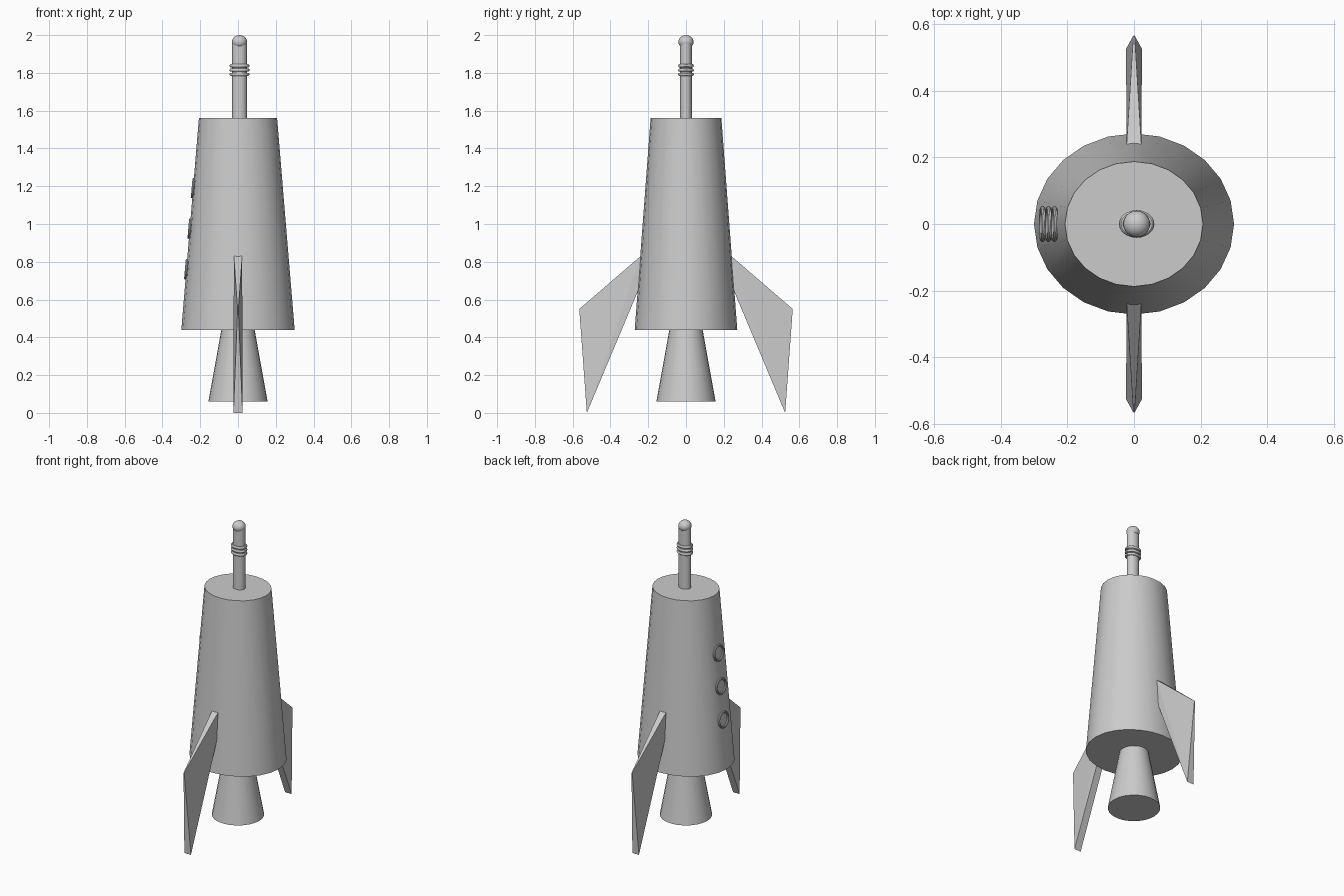
import bpy, math

if "Cube" in bpy.data.objects:
    bpy.data.objects.remove(bpy.data.objects["Cube"])


def finish(name, scale=(1, 1, 1), smooth=True):
    ob = bpy.context.object
    ob.name = name
    ob.scale = scale
    bpy.ops.object.transform_apply(location=False, rotation=False, scale=True)
    if smooth:
        bpy.ops.object.shade_smooth_by_angle(angle=math.radians(35))
    return ob


def cone(name, r1, r2, z1, z2, x=0, squash=1, sides=24):
    bpy.ops.mesh.primitive_cone_add(vertices=sides, radius1=r1, radius2=r2,
                                    depth=z2 - z1, location=(x, 0, (z1 + z2) / 2))
    return finish(name, (1, squash, 1))


def ring(name, loc, major, minor, rot=(0, 0, 0), squash=1):
    bpy.ops.mesh.primitive_torus_add(major_segments=24, minor_segments=10,
                                     major_radius=major, minor_radius=minor,
                                     location=loc, rotation=rot)
    return finish(name, (1, squash, 1))


# Hull (slightly oval) and engine nozzle
cone("hull", 0.30, 0.207, 0.44, 1.56, squash=0.905)
cone("nozzle", 0.157, 0.088, 0.06, 0.44)

# Nose antenna with rings and ball tip
AX = 0.008
cone("antenna_rod", 0.039, 0.039, 1.56, 1.955, x=AX, squash=0.82)
for i in range(3):
    ring(f"antenna_ring_{i + 1}", (AX, 0, 1.792 + 0.023 * i), 0.044, 0.009, squash=0.78)
bpy.ops.mesh.primitive_uv_sphere_add(segments=24, ring_count=12, radius=0.04,
                                     location=(AX, 0, 1.964))
finish("antenna_ball", (1, 1, 0.9))

# Portholes lying on the sloped left side
slope = (0.30 - 0.207) / 1.12
tilt = -(math.pi / 2 - math.atan(slope))
for i, z in enumerate((0.76, 0.975, 1.19)):
    x = -(0.30 - (z - 0.44) * slope) - 0.001
    ring(f"porthole_{i + 1}", (x, 0, z), 0.047, 0.007, rot=(0, tilt, 0))

# Fins: (y, z, half thickness), tapering to a sharp outer shoulder
profile = [(0.24, 0.83, 0.022), (0.565, 0.55, 0.002),
           (0.525, 0.0, 0.024), (0.25, 0.655, 0.022)]
for name, s in (("front_fin", -1), ("back_fin", 1)):
    verts = [(side * s * h, s * y, z) for side in (-1, 1) for y, z, h in profile]
    faces = [(0, 1, 2), (0, 2, 3), (6, 5, 4), (7, 6, 4)]
    faces += [(k, k + 4, (k + 1) % 4 + 4, (k + 1) % 4) for k in range(4)]
    mesh = bpy.data.meshes.new(name)
    mesh.from_pydata(verts, [], faces)
    fin = bpy.data.objects.new(name, mesh)
    bpy.context.collection.objects.link(fin)
    bpy.ops.object.select_all(action='DESELECT')
    fin.select_set(True)
    bpy.context.view_layer.objects.active = fin
    bpy.ops.object.mode_set(mode='EDIT')
    bpy.ops.mesh.select_all(action='SELECT')
    bpy.ops.mesh.normals_make_consistent(inside=False)
    bpy.ops.object.mode_set(mode='OBJECT')
